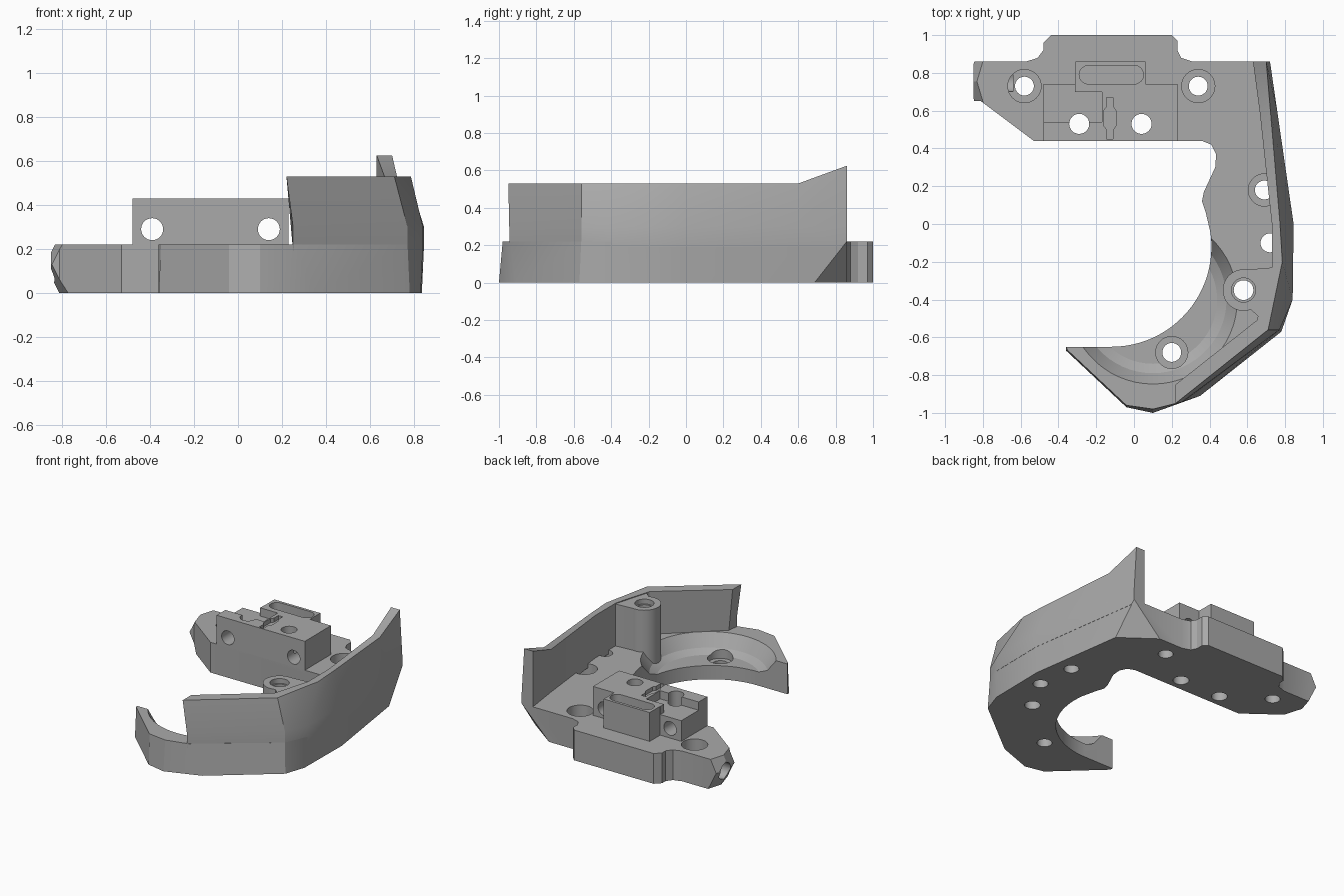
import bpy, bmesh
from math import sin, cos, radians
from mathutils import Vector, Matrix

cube = bpy.data.objects.get("Cube")
if cube:
    bpy.data.objects.remove(cube)

gray = bpy.data.materials.new("plain gray")
gray.use_nodes = True
COLOR = (0.4, 0.4, 0.4, 1)
gray.diffuse_color = COLOR
gray.node_tree.nodes["Principled BSDF"].inputs["Base Color"].default_value = COLOR


def arc(cx, cy, r, start, end, steps):
    angles = [radians(start + (end - start) * i / steps) for i in range(steps + 1)]
    return [(cx + r * cos(a), cy + r * sin(a)) for a in angles]


def make(name, rings, planes=()):
    """Skin a list of equal closed rings, cap the ends, then trim by planes."""
    bm = bmesh.new()
    rows = [[bm.verts.new(p) for p in ring] for ring in rings]
    n = len(rows[0])
    for a, b in zip(rows, rows[1:]):
        for i in range(n):
            j = (i + 1) % n
            bm.faces.new((a[i], a[j], b[j], b[i]))
    bm.faces.new(rows[0][::-1])
    bm.faces.new(rows[-1])
    for point, normal in planes:
        cut = bmesh.ops.bisect_plane(bm, geom=bm.verts[:] + bm.edges[:] + bm.faces[:],
                                     plane_co=point, plane_no=normal, clear_outer=True)
        edges = [e for e in cut["geom_cut"] if isinstance(e, bmesh.types.BMEdge)]
        if edges:
            bmesh.ops.edgenet_fill(bm, edges=edges)
    bmesh.ops.recalc_face_normals(bm, faces=bm.faces[:])
    mesh = bpy.data.meshes.new(name)
    bm.to_mesh(mesh)
    bm.free()
    obj = bpy.data.objects.new(name, mesh)
    bpy.context.collection.objects.link(obj)
    mesh.materials.append(gray)
    return obj


def prism(name, outline, z0, z1, planes=()):
    return make(name, [[(x, y, z) for x, y in outline] for z in (z0, z1)], planes)


def block(name, x0, x1, y0, y1, z0, z1):
    return prism(name, [(x0, y0), (x1, y0), (x1, y1), (x0, y1)], z0, z1)


def rod(x, y, z, r, length, axis="Z"):
    """Cylinder cutter starting at a point and running along an axis."""
    obj = prism("cutter", arc(0, 0, r, 0, 348.75, 31), 0, length)
    turn = {"Z": Matrix(), "X": Matrix.Rotation(radians(90), 4, "Y"),
            "Y": Matrix.Rotation(radians(-90), 4, "X")}[axis]
    obj.data.transform(Matrix.Translation((x, y, z)) @ turn)
    return obj


def combine(obj, others, operation="DIFFERENCE"):
    bpy.context.view_layer.objects.active = obj
    for other in others:
        other.hide_render = True
        mod = obj.modifiers.new("boolean", "BOOLEAN")
        mod.operation, mod.solver, mod.object = operation, "EXACT", other
        bpy.ops.object.modifier_apply(modifier=mod.name)
        bpy.data.objects.remove(other)


# Base plate: rear arm, side and hooked front arm
rear = [(0.31, 0.86), (0.25, 0.88), (0.23, 0.92), (0.23, 0.97), (0.20, 1.0),
        (-0.44, 1.0), (-0.48, 0.96), (-0.48, 0.92), (-0.51, 0.88), (-0.57, 0.86),
        (-0.85, 0.86), (-0.85, 0.65), (-0.81, 0.65), (-0.53, 0.44), (0.36, 0.44),
        (0.41, 0.42), (0.435, 0.37), (0.43, 0.30), (0.37, 0.17), (0.36, 0.12), (0.38, 0.06)]
inner = rear + arc(-0.12, -0.12, 0.53, 8, -90, 24) + [(-0.36, -0.65)]
low = [(-0.36, -0.67), (-0.04, -0.97), (0.10, -1.0), (0.35, -0.91), (0.78, -0.57),
       (0.83, -0.42), (0.835, 0.0), (0.71, 0.86)]
high = [(-0.35, -0.67), (-0.04, -0.96), (0.10, -0.98), (0.26, -0.94), (0.77, -0.56),
        (0.84, -0.40), (0.845, 0.0), (0.72, 0.86)]
corner = ((0.50, 0.86, 0), (0.0396, 0.0539, -0.0396))
trims = [corner]
for sy, y in ((1, 0.86), (-1, 0.65)):
    for sz, z, x in ((1, 0.22, -0.80), (-1, 0, -0.78)):
        trims.append(((x, y, z), (-2, 0.6 * sy, sz)))
base = make("base_plate", [[(x, y, 0) for x, y in low + inner],
                           [(x, y, 0.22) for x, y in high + inner]], trims)

# Dished recess in the front arm, and screw holes
bowl = make("cutter", [[(x, y, z) for x, y in arc(0.10, -0.40, r, 0, 354, 59)]
                       for r, z in ((0.34, 0.10), (0.39, 0.13), (0.46, 0.24))])
cuts = [bowl, rod(-0.92, 0.76, 0.11, 0.06, 0.28, "X")]
for x, y, r in ((-0.58, 0.73, 0.05), (0.34, 0.73, 0.05), (0.20, -0.68, 0.05),
                (0.58, -0.35, 0.052), (0.69, 0.18, 0.05), (0.72, -0.10, 0.05),
                (-0.29, 0.53, 0.053), (0.04, 0.53, 0.053)):
    cuts.append(rod(x, y, -0.1, r, 0.5))
for x, y, r, z in ((-0.58, 0.73, 0.088, 0.12), (0.34, 0.73, 0.088, 0.12),
                   (0.20, -0.68, 0.085, 0.06), (0.69, 0.18, 0.085, 0.12)):
    cuts.append(rod(x, y, z, r, 0.4))
combine(base, cuts)

# Outer guard wall, rising to a point at the rear
outer_low = [(0.25, -0.945), (0.77, -0.56), (0.84, -0.40), (0.845, 0), (0.758, 0.6), (0.72, 0.86)]
outer_top = [(0.22, -0.95), (0.71, -0.56), (0.785, -0.2), (0.773, 0), (0.722, 0.6), (0.70, 0.86)]
inner_side = [(0.22, -0.85), (0.65, -0.51), (0.73, -0.24), (0.73, 0), (0.665, 0.6), (0.63, 0.86)]
tops = [0.53] * 5 + [0.625]
sections = []
for lo, to, ins, z in zip(outer_low, outer_top, inner_side, tops):
    foot = ins if ins[1] > -0.8 else (0.26, -0.86)
    sections.append([(*lo, 0.19), (*lo, 0.30), (*to, z), (*ins, z), (*foot, 0.19)])
wall = make("guard_wall", sections, [corner])

# Screw post merged into the wall
post_outline = arc(0.58, -0.35, 0.11, 80, 290, 24) + [(0.66, -0.49), (0.75, -0.35), (0.735, -0.23)]
post = prism("screw_post", post_outline, 0.02, 0.525)
combine(post, [rod(0.58, -0.35, -0.1, 0.052, 0.8), rod(0.58, -0.35, 0.49, 0.064, 0.2)])

# Mounting block with slot, stepped pocket and cross holes
mount = prism("mounting_block", [(-0.48, 0.44), (0.23, 0.44), (0.23, 0.74), (0.06, 0.74),
                                 (0.06, 0.86), (-0.31, 0.86), (-0.31, 0.74), (-0.48, 0.74)],
              0.20, 0.43)
slot = prism("cutter", arc(0.00, 0.79, 0.05, -90, 90, 8) + arc(-0.24, 0.79, 0.05, 90, 270, 8),
             0.32, 0.6)
key = prism("cutter", [(-0.145, 0.45), (-0.11, 0.45), (-0.11, 0.50), (-0.095, 0.52),
                       (-0.095, 0.60), (-0.11, 0.62), (-0.11, 0.67), (-0.145, 0.67),
                       (-0.145, 0.62), (-0.16, 0.60), (-0.16, 0.52), (-0.145, 0.50)], 0.40, 0.6)
pocket = prism("cutter", [(-0.6, 0.54), (-0.17, 0.54), (-0.17, 0.70), (-0.312, 0.70),
                          (-0.312, 0.90), (-0.6, 0.90)], 0.37, 0.6)
cuts = [slot, pocket, key]
cuts += [rod(x, 0.3, 0.29, 0.05, 0.7, "Y") for x in (-0.39, 0.14)]
cuts += [rod(x, 0.53, 0.1, 0.053, 0.6) for x in (-0.29, 0.04)]
combine(mount, cuts)

# Smooth the round surfaces and keep edges crisp
for obj in (base, wall, post, mount):
    bpy.ops.object.select_all(action="DESELECT")
    obj.select_set(True)
    bpy.context.view_layer.objects.active = obj
    bpy.ops.object.shade_smooth_by_angle(angle=radians(25))
